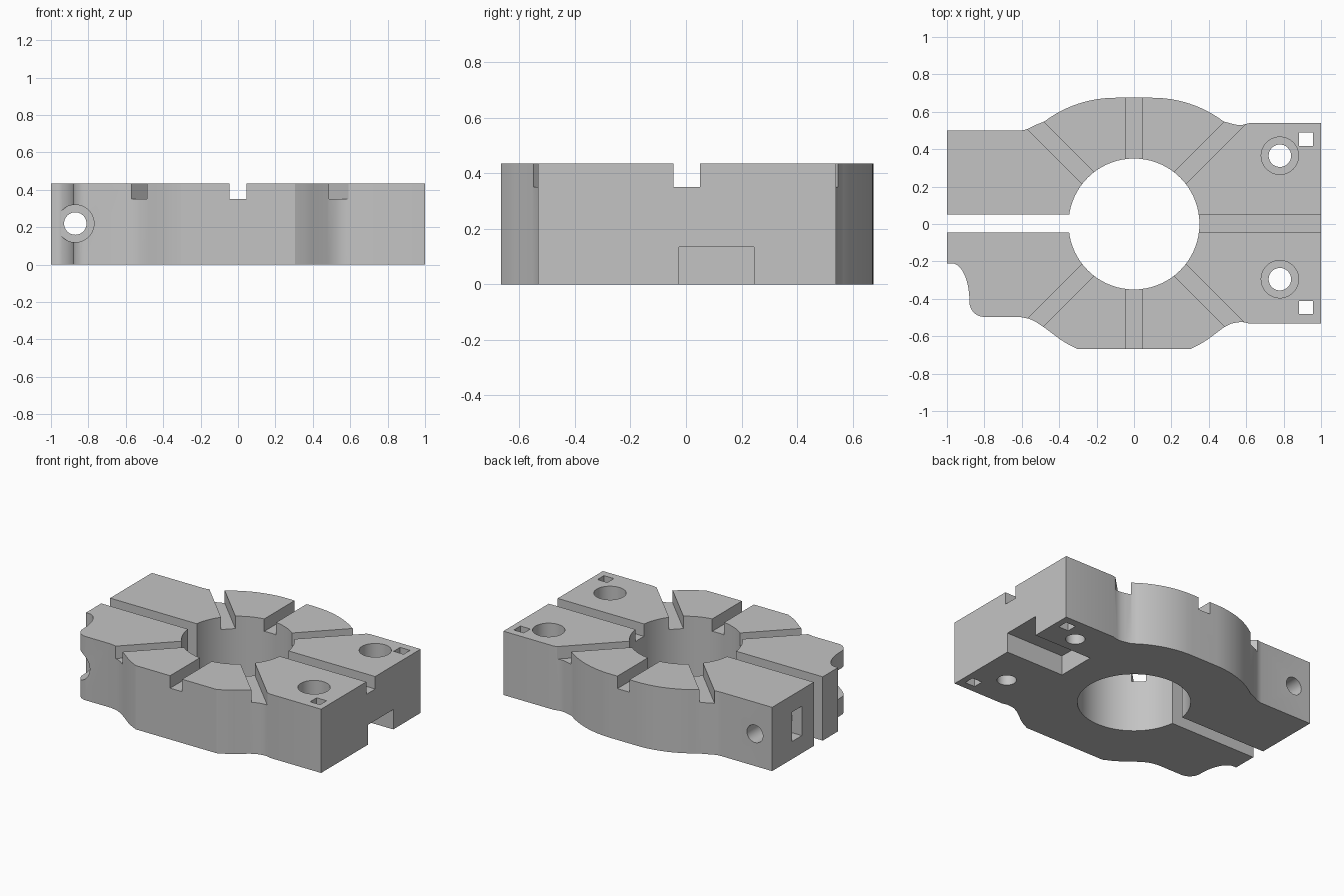
import bpy, bmesh
from math import radians, sin, cos, pi
from mathutils import Matrix, Vector

if "Cube" in bpy.data.objects:
    bpy.data.objects.remove(bpy.data.objects["Cube"])

H = 0.435          # body thickness
FLOOR = 0.35       # groove floor height
GW = 0.045         # half width of grooves
BORE = 0.35        # central bore radius

grey = bpy.data.materials.new("satin grey")
grey.use_nodes = True
grey.diffuse_color = (0.55, 0.55, 0.55, 1)
grey.node_tree.nodes["Principled BSDF"].inputs["Base Color"].default_value = (0.55, 0.55, 0.55, 1)


def arc(cx, cy, rx, ry, start, end, n=12):
    """Points on an elliptical arc, angles in degrees."""
    angles = [radians(start + (end - start) * i / n) for i in range(n + 1)]
    return [(cx + rx * cos(a), cy + ry * sin(a)) for a in angles]


def prism(name, points, z0, z1):
    bm = bmesh.new()
    face = bm.faces.new([bm.verts.new((x, y, z0)) for x, y in points])
    top = bmesh.ops.extrude_face_region(bm, geom=[face])["geom"]
    bmesh.ops.translate(bm, vec=(0, 0, z1 - z0),
                        verts=[v for v in top if isinstance(v, bmesh.types.BMVert)])
    bmesh.ops.recalc_face_normals(bm, faces=bm.faces)
    mesh = bpy.data.meshes.new(name)
    bm.to_mesh(mesh)
    bm.free()
    obj = bpy.data.objects.new(name, mesh)
    bpy.context.collection.objects.link(obj)
    mesh.materials.append(grey)
    return obj


def box(name, x0, x1, y0, y1, z0, z1):
    return prism(name, [(x0, y0), (x1, y0), (x1, y1), (x0, y1)], z0, z1)


def rod(name, x, y, r, z0, z1, n=48):
    return prism(name, arc(x, y, r, r, 0, 360, n)[:-1], z0, z1)


# Outline of the clamp body, clockwise from the rear left corner
outline = [(-1, 0.5), (-0.61, 0.5)]
outline += [(-0.585, 0.503), (-0.56, 0.512), (-0.525, 0.53)]
outline += arc(-0.1, 0.045, 0.63, 0.63, 127, 90)
outline += arc(0.1, 0.045, 0.63, 0.63, 90, 53)
outline += [(0.52, 0.537), (0.55, 0.53), (0.58, 0.53), (0.62, 0.54), (1, 0.54)]
outline += [(1, -0.533), (0.62, -0.533), (0.58, -0.524), (0.55, -0.526), (0.52, -0.533)]
outline += [(0.48, -0.553), (0.395, -0.617), (0.355, -0.642), (0.305, -0.667)]
outline += [(-0.305, -0.667), (-0.355, -0.642), (-0.395, -0.617), (-0.48, -0.553)]
outline += [(-0.525, -0.523), (-0.56, -0.507), (-0.61, -0.497)]
outline += arc(-0.8, -0.417, 0.08, 0.08, 270, 180, 8)
outline += arc(-0.975, -0.41, 0.095, 0.2, 0, 90, 14) + [(-1, -0.21)]
body = prism("clamp_body", outline, 0, H)

cutters = [
    rod("bore_cutter", 0, 0, BORE, -0.1, 0.6, 72),
    box("slit_cutter", -1.1, -0.2, -0.045, 0.05, -0.1, 0.6),
    box("end_groove_cutter", 0.2, 1.1, -0.045, 0.05, FLOOR, 0.6),
    box("underside_notch_cutter", 0.56, 1.1, -0.025, 0.245, -0.1, 0.135),
    box("nut_pocket_cutter", -1.1, -0.77, 0.18, 0.285, 0.12, 0.32),
]

# Radial grooves
for i, angle in enumerate((45, 90, 135, 225, 270, 315)):
    groove = box(f"radial_groove_cutter_{i}", 0.2, 0.95, -GW, GW, FLOOR, 0.6)
    groove.data.transform(Matrix.Rotation(radians(angle), 4, "Z"))
    cutters.append(groove)

# Counterbored bolt holes and square pin holes
for side, bolt_y, pin_y in (("rear", 0.365, 0.453), ("front", -0.295, -0.447)):
    cutters += [
        rod(side + "_bolt_cutter", 0.78, bolt_y, 0.06, -0.1, 0.6),
        rod(side + "_counterbore_cutter", 0.78, bolt_y, 0.1, 0.22, 0.6),
        box(side + "_pin_cutter", 0.882, 0.957, pin_y - 0.035, pin_y + 0.035, -0.1, 0.6),
    ]

# Cross bolt hole closing the slit, with a screw head seat at the front
for name, r, y0, y1 in (("clamp_screw_cutter", 0.06, -0.8, 0.8),
                        ("screw_seat_cutter", 0.1, -0.8, -0.22)):
    hole = rod(name, 0, 0, r, -y1, -y0)
    hole.data.transform(Matrix.Translation((-0.87, 0, 0.22)) @ Matrix.Rotation(pi / 2, 4, "X"))
    cutters.append(hole)

bpy.ops.object.select_all(action="DESELECT")
bpy.context.view_layer.objects.active = body
body.select_set(True)
for cutter in cutters:
    cutter.hide_render = True
    mod = body.modifiers.new(cutter.name, "BOOLEAN")
    mod.operation = "DIFFERENCE"
    mod.solver = "EXACT"
    mod.object = cutter
    bpy.ops.object.modifier_apply(modifier=mod.name)
    bpy.data.objects.remove(cutter)

bpy.ops.object.shade_smooth_by_angle(angle=radians(25))
